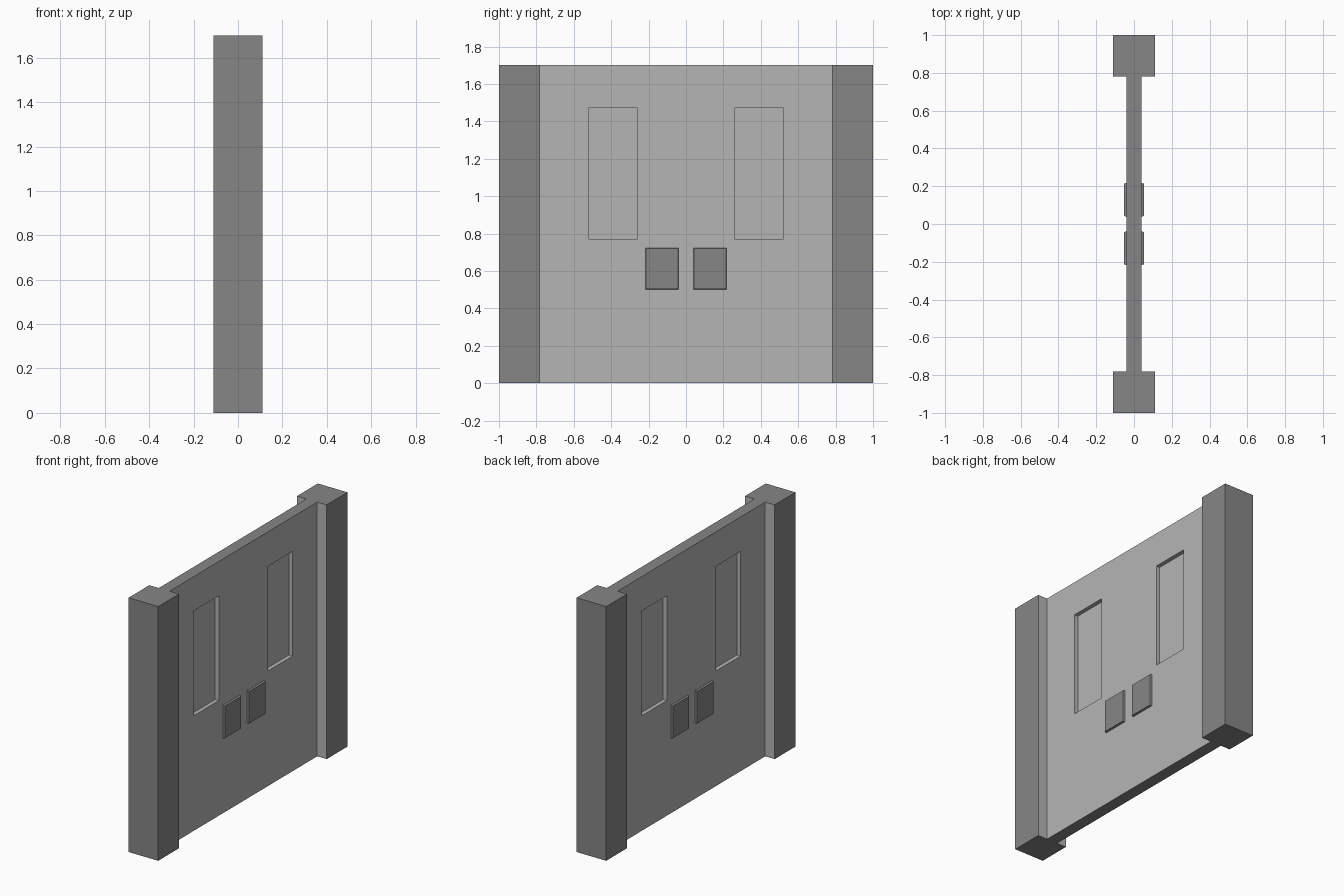
import bpy, bmesh
from mathutils import Vector

if "Cube" in bpy.data.objects:
    bpy.data.objects.remove(bpy.data.objects["Cube"])


def material(name, v):
    m = bpy.data.materials.new(name)
    m.diffuse_color = (v, v, v, 1)
    m.use_nodes = True
    m.node_tree.nodes["Principled BSDF"].inputs["Base Color"].default_value = m.diffuse_color
    return m


DARK = material("dark grey", 0.24)
LIGHT = material("light grey", 0.46)


def box_mesh(lo, hi):
    """Box from its lower and upper corners."""
    bm = bmesh.new()
    bmesh.ops.create_cube(bm, size=1)
    for v in bm.verts:
        v.co = Vector([lo[i] if v.co[i] < 0 else hi[i] for i in range(3)])
    return bm


def finish(name, bm, is_light=lambda f: False):
    """Colour the faces by a rule and make the object."""
    bm.normal_update()
    for f in bm.faces:
        f.material_index = 1 if is_light(f) else 0
    me = bpy.data.meshes.new(name)
    bm.to_mesh(me)
    bm.free()
    me.materials.append(DARK)
    me.materials.append(LIGHT)
    bpy.context.collection.objects.link(bpy.data.objects.new(name, me))


H = 1.70           # height
PX, PY = 0.04, 0.78  # panel half thickness, half width
W0, W1 = 0.26, 0.52  # window extent in y
Z0, Z1 = 0.77, 1.47  # window extent in z

# Panel with windows recessed on both sides
bm = box_mesh((-PX, -PY, 0), (PX, PY, H))
cuts = [((0, y, 0), (0, 1, 0)) for y in (-W1, -W0, W0, W1)]
cuts += [((0, 0, z), (0, 0, 1)) for z in (Z0, Z1)]
for co, no in cuts:
    bmesh.ops.bisect_plane(bm, geom=bm.verts[:] + bm.edges[:] + bm.faces[:],
                           plane_co=co, plane_no=no)
bm.normal_update()
windows = []
for f in bm.faces:
    c = f.calc_center_median()
    if abs(f.normal.x) > 0.9 and W0 < abs(c.y) < W1 and Z0 < c.z < Z1:
        windows.append(f)
for f in bmesh.ops.extrude_discrete_faces(bm, faces=windows)["faces"]:
    for v in f.verts:
        v.co.x *= 0.013 / PX
# top and bottom edges are dark, the rest light
bmesh.ops.dissolve_limit(bm, angle_limit=0.01, verts=bm.verts[:], edges=bm.edges[:])
finish("door_panel", bm, lambda f: 0.01 < f.calc_center_median().z < H - 0.01)

for side, label in ((-1, "left"), (1, "right")):
    # Post, light on the face towards the panel
    y = sorted((side * PY, side))
    bm = box_mesh((-0.11, y[0], 0), (0.11, y[1], H))
    finish(label + "_post", bm, lambda f: f.normal.y * side < -0.5)

    # Handle plates on both faces, slightly tapered
    for s, face in ((-1, "back"), (1, "front")):
        y = sorted((side * 0.038, side * 0.218))
        x = sorted((s * (PX - 0.005), s * 0.053))
        bm = box_mesh((x[0], y[0], 0.50), (x[1], y[1], 0.724))
        mid = Vector((0, side * 0.128, 0.612))
        for v in bm.verts:
            if abs(v.co.x) > PX:
                v.co.y = mid.y + (v.co.y - mid.y) * 0.95
                v.co.z = mid.z + (v.co.z - mid.z) * 0.96
        finish(label + "_handle_plate_" + face, bm)
